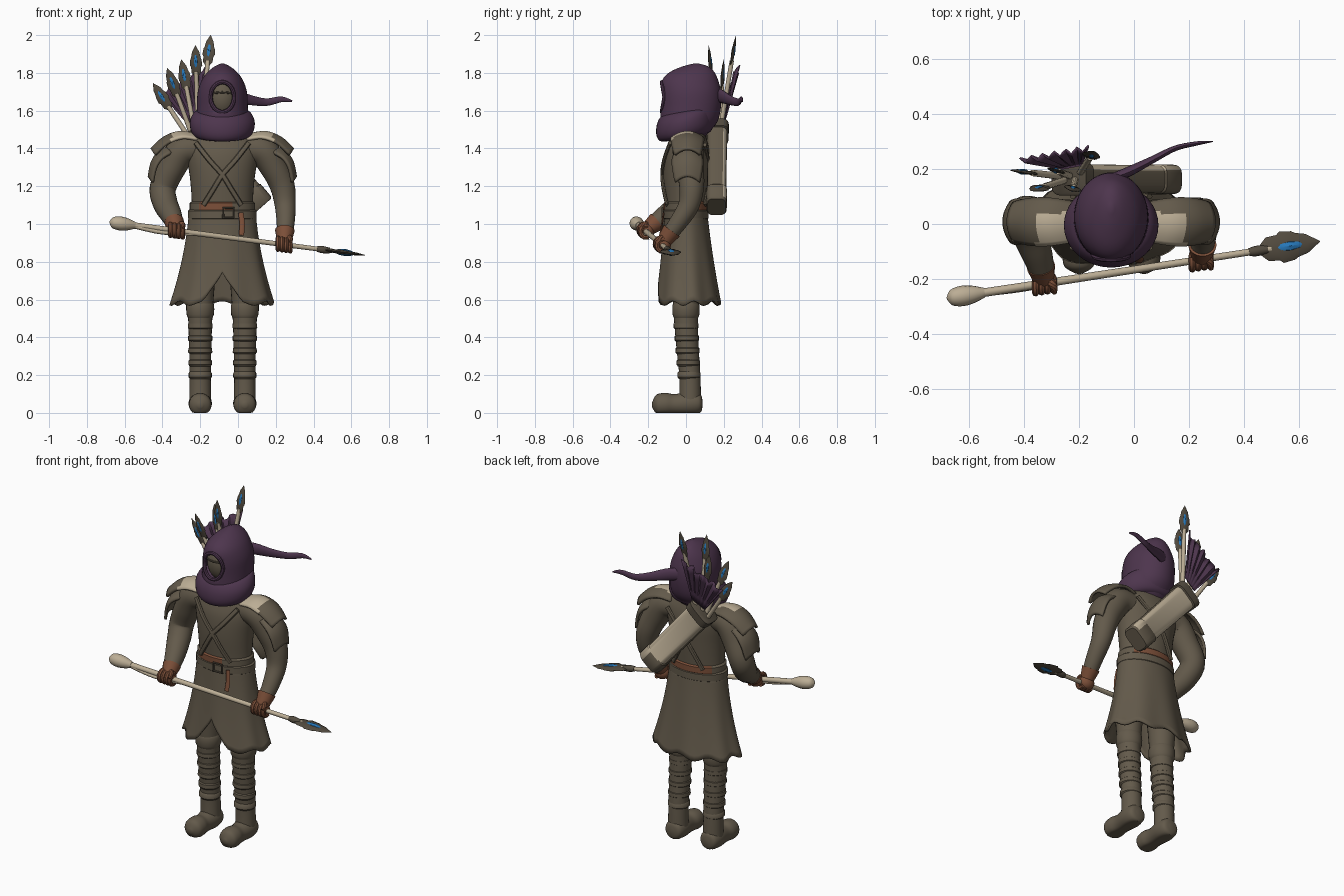
import bpy, bmesh, math
from mathutils import Vector

if "Cube" in bpy.data.objects:
    bpy.data.objects.remove(bpy.data.objects["Cube"])

CX = -0.083  # body centre line


def mat(name, r, g, b):
    m = bpy.data.materials.new(name)
    m.diffuse_color = (r, g, b, 1)
    m.use_nodes = True
    m.node_tree.nodes["Principled BSDF"].inputs["Base Color"].default_value = m.diffuse_color
    return m


CLOTH = mat("grey brown cloth", 0.125, 0.102, 0.07)
PURPLE = mat("purple cloth", 0.075, 0.036, 0.075)
BONE = mat("pale bone", 0.50, 0.42, 0.30)
LEATHER = mat("red brown leather", 0.20, 0.078, 0.04)
BLUE = mat("blue crystal", 0.02, 0.19, 0.50)
DARK = mat("dark wood", 0.085, 0.07, 0.05)


def spline(rows, sub):
    """Catmull-Rom through rows of equal length."""
    if sub < 2:
        return [tuple(r) for r in rows]
    out = []
    for i in range(len(rows) - 1):
        a, b, c, d = rows[max(i - 1, 0)], rows[i], rows[i + 1], rows[min(i + 2, len(rows) - 1)]
        for k in range(sub):
            t = k / sub
            out.append(tuple(0.5 * (2 * q + (r - p) * t + (2 * p - 5 * q + 4 * r - s) * t * t
                                    + (3 * q - p - 3 * r + s) * t ** 3) for p, q, r, s in zip(a, b, c, d)))
    return out + [tuple(rows[-1])]


def skin(name, rings, mats, closed=True, caps=True, thick=0, rule=None, drop=None, angle=40):
    """Join rings of points into a surface; rule picks a material, drop removes faces."""
    mats = mats if isinstance(mats, list) else [mats]
    bm = bmesh.new()
    vs = [[bm.verts.new(p) for p in ring] for ring in rings]
    n = len(vs[0])
    for a, b in zip(vs, vs[1:]):
        for i in range(n if closed else n - 1):
            j = (i + 1) % n
            bm.faces.new((a[i], a[j], b[j], b[i]))
    if closed and caps:
        bm.faces.new(vs[0])
        bm.faces.new(vs[-1])
    bmesh.ops.recalc_face_normals(bm, faces=bm.faces)
    if drop:
        gone = [f for f in bm.faces if drop(f.calc_center_median())]
        bmesh.ops.delete(bm, geom=gone, context='FACES')
    if rule:
        bm.normal_update()
        for f in bm.faces:
            f.material_index = rule(f.calc_center_median(), f.normal)
    me = bpy.data.meshes.new(name)
    bm.to_mesh(me)
    bm.free()
    ob = bpy.data.objects.new(name, me)
    bpy.context.collection.objects.link(ob)
    for m in mats:
        me.materials.append(m)
    if thick:
        s = ob.modifiers.new("thickness", 'SOLIDIFY')
        s.thickness, s.offset = thick, 0
    bpy.ops.object.select_all(action='DESELECT')
    ob.select_set(True)
    bpy.context.view_layer.objects.active = ob
    bpy.ops.object.shade_smooth_by_angle(angle=math.radians(angle))
    return ob


def circle(n, power=1.0):
    pw = lambda v: math.copysign(abs(v) ** power, v)
    return [(pw(math.cos(2 * math.pi * i / n)), pw(math.sin(2 * math.pi * i / n))) for i in range(n)]


def loft(name, rows, mats, n=40, sub=4, tilt=0, **kw):
    """Horizontal ellipses: rows of (x, y, z, rx, ry)."""
    rings = [[(x + c * rx, y + s * ry, z + tilt * s * ry) for c, s in circle(n)]
             for x, y, z, rx, ry in spline(rows, sub)]
    return skin(name, rings, mats, **kw)


def limb(name, rows, mats, n=16, sub=5, flat=1.0, ref=(0, 1, 0), power=1.0, floor=None, **kw):
    """Tube along rows of (x, y, z, r); flat squeezes it along ref."""
    pts = spline(rows, sub)
    P = [Vector(p[:3]) for p in pts]
    rings = []
    for i, p in enumerate(pts):
        t = (P[min(i + 1, len(P) - 1)] - P[max(i - 1, 0)]).normalized()
        u = t.cross(Vector(ref)).normalized()
        v = t.cross(u) * flat
        ring = [P[i] + (u * c + v * s) * p[3] for c, s in circle(n, power)]
        if floor is not None:
            for q in ring:
                q.z = max(q.z, floor)
        rings.append(ring)
    return skin(name, rings, mats, **kw)


def ball(name, c, r, m, n=24):
    rings = [[(c[0] + r[0] * math.sin(a) * x, c[1] + r[1] * math.sin(a) * y, c[2] - r[2] * math.cos(a))
              for x, y in circle(n)] for a in [math.pi * (k + 0.1) / 12.2 for k in range(13)]]
    return skin(name, rings, m)


def along(a, b, t, r):
    return (*Vector(a).lerp(Vector(b), t), r)


def blade(name, a, b, w, ref):
    """Leaf-shaped flat point with a blue core on both sides."""
    prof = [(0, .3), (.12, .75), (.3, .8), (.36, 1), (.55, .9), (.62, .75), (.78, .6), (1, .03)]
    core = [(.2, .03), (.35, .3), (.5, .36), (.65, .25), (.78, .03)]
    limb(name, [along(a, b, t, r * w) for t, r in prof], DARK, n=8, sub=1, flat=.22, ref=ref)
    limb(name + "_core", [along(a, b, t, r * w) for t, r in core], BLUE, n=8, sub=1, flat=.9, ref=ref)


# Boots, legs and feet
for side, x in (("left", -0.2), ("right", 0.036)):
    limb(side + "_leg", [(x, 0, .78, .085), (x, 0, .62, .072), (x, 0, .5, .064), (x, .008, .35, .059),
                         (x, .02, .2, .056), (x, .022, .06, .058)], CLOTH, n=24)
    loft(side + "_boot_cuff", [(x, 0, .5, .062, .062), (x, 0, .52, .072, .071), (x, 0, .57, .074, .072),
                               (x, 0, .59, .062, .062)], CLOTH, n=24, sub=2)
    for k in range(5):  # leg wraps
        z = .2 + k * .065
        loft(side + "_wrap", [(x, .016 - k * .004, z + d, r, r) for d, r in
                              ((-.02, .054), (-.01, .062 + k * .001), (.012, .061 + k * .001), (.02, .054))],
             CLOTH, n=20, sub=1)
    limb(side + "_foot", [(x, .088, .05, .012), (x, .075, .05, .05), (x, .02, .05, .062), (x, -.06, .045, .054),
                          (x, -.11, .046, .06), (x, -.155, .042, .052), (x, -.18, .04, .012)],
         CLOTH, n=24, ref=(0, 0, 1), floor=0)

# Torso
loft("torso", [(CX, 0, 1.0, .165, .1), (CX, 0, 1.12, .162, .11), (CX, 0, 1.25, .172, .12),
               (CX, .005, 1.36, .19, .12), (CX, .01, 1.43, .19, .105), (CX, .01, 1.49, .14, .085),
               (CX, .01, 1.55, .07, .07)], CLOTH)

# Skirt with a front slit and wavy hem
NS, rings = 72, []
for j in range(17):
    t, ring = j / 16, []
    for i in range(NS):
        a = 2 * math.pi * i / NS
        d = abs((a - 1.5 * math.pi + math.pi) % (2 * math.pi) - math.pi)
        hem = .58 + .175 * max(0, 1 - d / .4) + .012 * math.sin(9 * a)
        z = 1.05 + (hem - 1.05) * t
        k = (1.05 - z) / .47
        w = 1 + .03 * k * math.sin(8 * a)
        ring.append((CX + (.172 + .04 * k + .055 * k * k) * w * math.cos(a),
                     .012 * k + (.108 + .04 * k + .018 * k * k) * w * math.sin(a), z))
    rings.append(ring)
skin("skirt", rings, CLOTH, caps=False, thick=.012, angle=50)

# Belt, waist band, buckle and hanging strap
loft("belt", [(CX, 0, z, .16 + r, .098 + r) for z, r in ((1.02, .01), (1.03, .022), (1.07, .022), (1.08, .01))],
     CLOTH, sub=1)
loft("waist_band", [(CX, 0, z, .157 + r, .102 + r) for z, r in ((1.065, .005), (1.075, .016), (1.11, .016), (1.12, .005))],
     [CLOTH, LEATHER], sub=1, rule=lambda c, n: int((c.y < 0 and -.2 < c.x < -.04) or (c.y > 0 and abs(c.x - CX) < .14)))
B = (-.05, -.125, 1.06)
limb("buckle", [(B[0] + x, B[1], B[2] + z, .006) for x, z in
                ((-.028, -.025), (.028, -.025), (.028, .025), (-.028, .025), (-.028, -.031))], DARK, n=8, sub=1)
limb("hanging_strap", [(.015, -.118, 1.06, .014), (.022, -.127, 1.0, .014), (.018, -.137, .94, .014)],
     [LEATHER], n=8, flat=.35)

# Crossed chest straps
for s in (-1, 1):
    limb("chest_strap", [(CX + s * x, y, z, .014) for x, y, z in
                         ((.14, -.085, 1.43), (.07, -.116, 1.34), (0, -.126, 1.26), (-.05, -.118, 1.18),
                          (-.1, -.1, 1.1))], CLOTH, n=8, flat=.7)
    limb("back_strap", [(CX + s * .14, .1, 1.42, .014), (CX, .124, 1.27, .014), (CX - s * .1, .1, 1.1, .014)],
         CLOTH, n=8, flat=.7)

# Sleeves
limb("left_sleeve", [(-.18, .01, 1.4, .075), (-.29, .01, 1.39, .082), (-.35, .02, 1.3, .076), (-.398, .03, 1.19, .07),
                     (-.385, -.02, 1.11, .066), (-.355, -.1, 1.05, .057), (-.335, -.165, 1.005, .046)],
     CLOTH, n=24, ref=(.3, 1, .3))
limb("right_sleeve", [(.02, .01, 1.4, .075), (.125, .01, 1.39, .082), (.19, .02, 1.3, .074), (.235, .03, 1.2, .066),
                      (.25, .015, 1.1, .056), (.252, -.04, 1.01, .048), (.247, -.085, .95, .042)],
     CLOTH, n=24, ref=(.3, 1, .3))

# Layered shoulder plates, pale near the neck
for s in (-1, 1):
    for name, prof, w in (("shoulder_plate", [(.15, 1.475), (.23, 1.485), (.31, 1.455), (.375, 1.395)], .085),
                          ("upper_arm_plate", [(.29, 1.405), (.34, 1.375), (.372, 1.325), (.388, 1.25)], .08)):
        rings = []
        for i, (dx, z) in enumerate(spline(prof, 4)):
            ww = w * (.78 + .22 * math.sin(i / 12 * math.pi))
            rings.append([(CX + s * (dx - .02 * q * q), .008 + ww * q, z - .03 * q * q)
                          for q in [k / 6 - 1 for k in range(13)]])
        skin(name, rings, [CLOTH, BONE], closed=False, thick=.015,
             rule=lambda c, n: int(abs(c.x - CX) < .265 and c.y < .04 and c.z > 1.44))

# Spear: shaft, butt, lashed rod and point
A, T = Vector((-.68, -.27, 1.01)), Vector((.675, -.063, .835))
limb("spear_shaft", [along(A, T, .04, .016), along(A, T, .87, .012)], BONE, n=12, sub=1)
limb("spear_butt", [along(A, T, t, r) for t, r in ((0, .004), (.012, .028), (.04, .037), (.07, .032), (.1, .018))],
     BONE, n=16)
limb("spear_rod", [along(A, T, .07, .012), (-.4, -.235, .955, .011), (-.2, -.2, .945, .006)], BONE, n=10)
blade("spear_point", A.lerp(T, .84), T, .058, (0, 0, 1))
limb("spear_binding", [along(A, T, .81, .014), along(A, T, .83, .019), along(A, T, .86, .015)], DARK, n=12)

# Gloves gripping the spear
D = (T - A).normalized()
for side, t, wrist in (("left", .262, (-.338, -.155, 1.012)), ("right", .682, (.248, -.075, .965))):
    h = A.lerp(T, t)
    limb(side + "_glove_cuff", [(*wrist, .052), along(wrist, h, .4, .045), along(wrist, h, .8, .038)],
         LEATHER, ref=(1, 0, 0))
    ball(side + "_palm", h + Vector((0, .012, .002)), (.046, .038, .042), LEATHER)
    for k in range(4):
        c = h + D * (k - 1.5) * .022
        limb(side + "_finger", [(c.x, c.y + .03 * math.cos(a), c.z + .032 * math.sin(a), .013)
                                for a in (1.2, 2.0, 2.8, 3.6, 4.4, 5.2)], LEATHER, n=8, sub=2, ref=tuple(D))
    limb(side + "_thumb", [along(wrist, h, .5, .015), (h.x + .03, h.y - .005, h.z + .035, .015),
                           (h.x + .036, h.y - .035, h.z + .015, .009)], LEATHER, n=8)

# Hood, with the face opening left free
FZ = 1.672
loft("hood", [(CX, -.01, 1.47, .12, .11), (CX, .015, 1.54, .13, .145), (CX, .025, 1.62, .13, .155),
              (CX, .025, 1.7, .125, .155), (CX, .022, 1.76, .104, .143), (CX, .032, 1.8, .075, .115),
              (CX, .05, 1.83, .038, .065), (CX, .055, 1.845, .006, .01)], PURPLE, n=64, thick=.01,
     drop=lambda c: c.y < 0 and ((c.x - CX) / .06) ** 2 + ((c.z - FZ) / .076) ** 2 < 1)
limb("face_rim", [(CX + .062 * math.cos(a), -.114 - .014 * abs(math.sin(a)), FZ + .079 * math.sin(a), .011)
                  for a in [k * math.pi / 16 for k in range(33)]], PURPLE, n=8, sub=1)
ball("face", (CX, -.03, FZ), (.085, .088, .115), CLOTH)
limb("face_wrap_edge", [(CX - .062, -.09, 1.69, .006), (CX, -.119, 1.697, .006), (CX + .062, -.09, 1.69, .006)],
     DARK, n=8)
loft("cowl", [(CX, -.005, 1.455, .1, .1), (CX, -.005, 1.465, .145, .135), (CX, -.005, 1.5, .168, .152),
              (CX, -.003, 1.55, .17, .152), (CX, .005, 1.59, .148, .142), (CX, .01, 1.605, .11, .12)],
     PURPLE, tilt=.18)
limb("hood_tail", [(CX - .01, .16, 1.68, .035), (-.02, .19, 1.675, .036), (.07, .235, 1.655, .026),
                   (.15, .275, 1.645, .02), (.23, .293, 1.66, .015), (.287, .3, 1.65, .004)],
     PURPLE, n=12, flat=.5)

# Quiver slung across the back, pale on the outer face
Q0, Q1 = (.125, .162, 1.09), (-.26, .165, 1.53)
limb("quiver", [along(Q0, Q1, t, r) for t, r in ((0, .066), (.02, .075), (.16, .076), (.17, .07), (.86, .074))],
     [CLOTH, BONE], n=32, sub=1, flat=.72, power=.5,
     rule=lambda c, n: int(n.y > .3 and c.z > 1.15))
limb("quiver_rim", [along(Q0, Q1, t, r) for t, r in ((.85, .072), (.86, .082), (.94, .084), (.95, .074))],
     DARK, n=32, sub=1, flat=.74, power=.5)

# Spare spear points standing in the quiver
for k, (x, y, z) in enumerate(((-.145, .265, 2.0), (-.225, .12, 1.945), (-.3, .2, 1.87), (-.375, .12, 1.825),
                               (-.45, .195, 1.745))):
    a, b = (-.2 - .012 * k, .17 + .1 * (y - .18), 1.48 - .01 * k), (x, y, z)
    cut = 1 - .165 / (Vector(b) - Vector(a)).length
    limb("bolt_shaft", [along(a, b, 0, .013), along(a, b, cut + .05, .012)], BONE, n=10, sub=1)
    blade("bolt_point", Vector(a).lerp(Vector(b), cut), b, .034, (.25, 1, 0))

# Pleated cloth fan at the quiver mouth
rings = []
for j in range(6):
    t = j / 5
    rings.append([Vector((-.27, .2, 1.53)).lerp(Vector((-.19, .215, 1.58)), i / 24).lerp(
        Vector((-.415, .23, 1.69)).lerp(Vector((-.165, .275, 1.83)), i / 24), t)
        + Vector((0, .01 * t * math.cos(i * math.pi / 2), .012 * t * math.cos(i * math.pi / 3)))
        for i in range(25)])
skin("cloth_fan", rings, PURPLE, closed=False, thick=.008)
